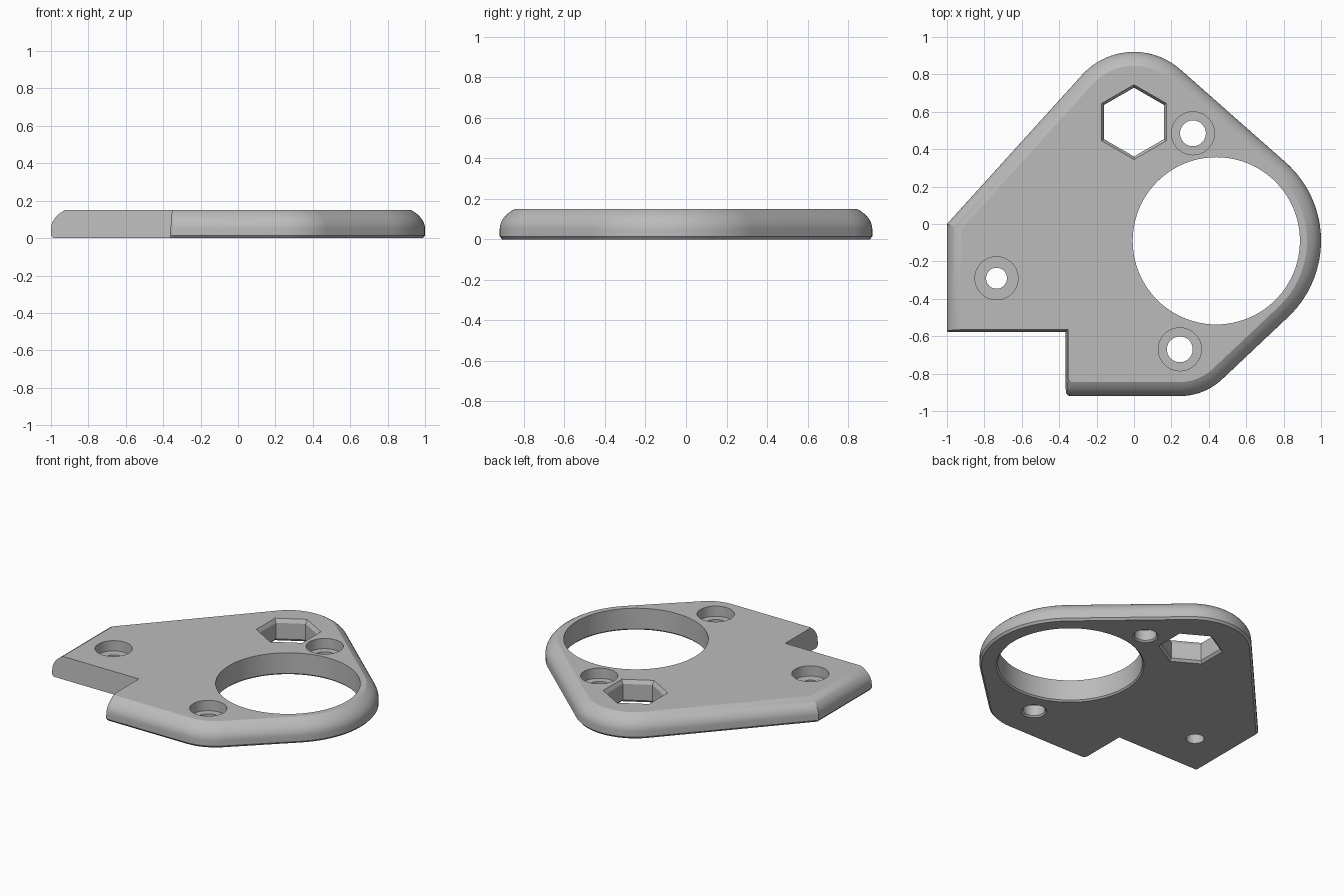
import bpy, bmesh
from math import cos, sin, pi, radians, acos, atan2, hypot

if "Cube" in bpy.data.objects:
    bpy.data.objects.remove(bpy.data.objects["Cube"])

grey = bpy.data.materials.new("plain_grey")
grey.use_nodes = True
colour = (0.5, 0.5, 0.5, 1)
grey.diffuse_color = colour
grey.node_tree.nodes["Principled BSDF"].inputs["Base Color"].default_value = colour

HEIGHT = 0.15
# Outline corners as circles (x, y, radius), clockwise from the left corner
CORNERS = [(-1, 0, 0), (0, 0.545, 0.375), (0.44, -0.09, 0.56), (0.245, -0.59, 0.33)]
NOTCH_X, NOTCH_Y, FRONT = -0.365, -0.577, -0.92


def tangent_angle(a, b):
    """Outward normal angle of the outer tangent line from circle a to circle b."""
    dx, dy = b[0] - a[0], b[1] - a[1]
    return atan2(dy, dx) + acos((a[2] - b[2]) / hypot(dx, dy))


def outline(inset, draft):
    """Plate outline, inset on the rounded rim and drafted on the notch walls."""
    angles = [tangent_angle(a, b) for a, b in zip(CORNERS, CORNERS[1:])] + [-pi / 2]
    pts = [(-1 + inset, NOTCH_Y + draft)]
    mid = (pi + angles[0]) / 2
    reach = -inset / cos((pi - angles[0]) / 2)
    pts.append((-1 + reach * cos(mid), reach * sin(mid)))
    steps = 28
    for (x, y, r), start, end in zip(CORNERS[1:], angles, angles[1:]):
        for i in range(steps + 1):
            t = start + (end - start) * i / steps
            pts.append((x + (r - inset) * cos(t), y + (r - inset) * sin(t)))
    # Small rounded front corner beside the notch
    small = 0.025
    for i in range(7):
        t = pi / 2 * i / 6
        pts.append((NOTCH_X + draft + small * (1 - sin(t)),
                    FRONT + inset + small * (1 - cos(t))))
    pts.append((NOTCH_X + draft, NOTCH_Y + draft))
    return pts


def loft(name, rings):
    """Closed solid through rings of equal point count, from bottom to top."""
    bm = bmesh.new()
    loops = [[bm.verts.new(p) for p in ring] for ring in rings]
    for low, high in zip(loops, loops[1:]):
        for i in range(len(low)):
            j = (i + 1) % len(low)
            bm.faces.new((low[i], low[j], high[j], high[i]))
    bm.faces.new(loops[0])
    bm.faces.new(loops[-1])
    bmesh.ops.recalc_face_normals(bm, faces=bm.faces)
    mesh = bpy.data.meshes.new(name)
    bm.to_mesh(mesh)
    bm.free()
    obj = bpy.data.objects.new(name, mesh)
    bpy.context.collection.objects.link(obj)
    mesh.materials.append(grey)
    return obj


def cut(x, y, profile, sides, turn=0):
    """Cut an opening with a stepped (radius, z) profile."""
    rings = [[(x + r * cos(turn + 2 * pi * i / sides),
               y + r * sin(turn + 2 * pi * i / sides), z) for i in range(sides)]
             for r, z in profile]
    cutter = loft("opening_cutter", rings)
    cutter.hide_render = True
    mod = plate.modifiers.new("opening", 'BOOLEAN')
    mod.operation, mod.solver, mod.object = 'DIFFERENCE', 'EXACT', cutter
    bpy.context.view_layer.objects.active = plate
    bpy.ops.object.modifier_apply(modifier=mod.name)
    mesh = cutter.data
    bpy.data.objects.remove(cutter)
    bpy.data.meshes.remove(mesh)


# Plate with a chamfered base and a rounded upper rim
rim = [(0.012, 0), (0, 0.014), (0, 0.05)]
arc_end = radians(50)
for i in range(1, 9):
    t = arc_end * i / 8
    rim.append((0.075 * (1 - cos(t)) / (1 - cos(arc_end)),
                0.05 + 0.1 * sin(t) / sin(arc_end)))
plate = loft("mounting_plate", [
    [(x, y, z) for x, y in outline(d, 0.012 * z / HEIGHT)] for d, z in rim])
bpy.context.view_layer.objects.active = plate
plate.select_set(True)

# Large round opening
cut(0.44, -0.09, [(0.467, -0.01), (0.447, 0.01), (0.447, 0.2)], 96)

# Hexagonal opening, chamfered on both faces
cut(0, 0.545, [(0.21, -0.01), (0.184, 0.016), (0.184, 0.125), (0.216, 0.175)], 6, pi / 2)

# Counterbored screw holes
for x, y, r, flare in [(-0.735, -0.29, 0.056, 0),
                       (0.315, 0.485, 0.069, 0.02), (0.245, -0.67, 0.069, 0.02)]:
    cut(x, y, [(r + flare, -0.01), (r, 0.01), (r, 0.08), (0.115, 0.08), (0.115, 0.2)], 48)

bpy.ops.object.select_all(action='DESELECT')
plate.select_set(True)
bpy.context.view_layer.objects.active = plate
bpy.ops.object.shade_smooth_by_angle(angle=radians(28))
